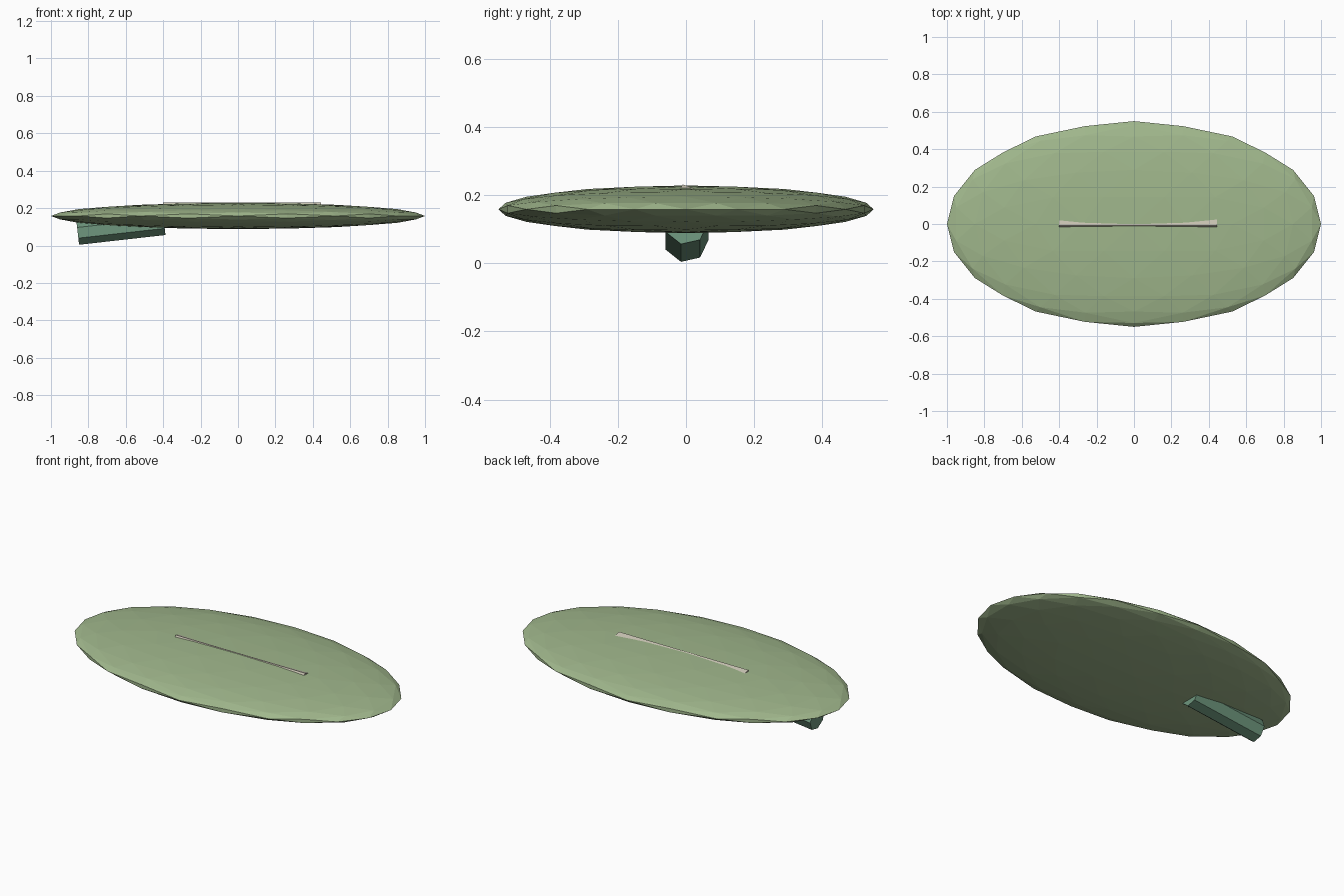
import bpy, bmesh, math
from mathutils import Vector, Matrix

if "Cube" in bpy.data.objects:
    bpy.data.objects.remove(bpy.data.objects["Cube"])


def material(name, rgb):
    m = bpy.data.materials.new(name)
    lin = [((c / 255 + 0.055) / 1.055) ** 2.4 for c in rgb]
    m.diffuse_color = (*lin, 1)
    m.use_nodes = True
    m.node_tree.nodes["Principled BSDF"].inputs["Base Color"].default_value = m.diffuse_color
    return m


def add_object(name, bm, mat):
    bmesh.ops.recalc_face_normals(bm, faces=bm.faces)
    mesh = bpy.data.meshes.new(name)
    bm.to_mesh(mesh)
    bm.free()
    mesh.materials.append(mat)
    obj = bpy.data.objects.new(name, mesh)
    bpy.context.collection.objects.link(obj)
    return obj


def prism(name, start, end, radius, sides, turn, mat):
    """Flat-sided rod from start to end (in the xz plane); turn is the
    angle of one corner, measured from +y towards +z."""
    bm = bmesh.new()
    start, end = Vector(start), Vector(end)
    axis = (end - start).normalized()
    side = Vector((0, 1, 0))
    up = axis.cross(side)
    rings = []
    for c in (start, end):
        ring = []
        for i in range(sides):
            a = turn + math.tau * i / sides
            ring.append(bm.verts.new(c + radius * (math.cos(a) * side + math.sin(a) * up)))
        rings.append(ring)
        bm.faces.new(ring)
    for i in range(sides):
        j = (i + 1) % sides
        bm.faces.new((rings[0][i], rings[0][j], rings[1][j], rings[1][i]))
    return add_object(name, bm, mat)


leaf_green = material("leaf green", (160, 183, 140))
stem_green = material("stem green", (110, 150, 125))
vein_cream = material("vein cream", (200, 195, 178))

# Leaf blade: icosahedron with edges on the axes, subdivided twice and flattened
bm = bmesh.new()
t = (1 + math.sqrt(5)) / 2
for a in (-1, 1):
    for b in (-t, t):
        for co in ((a, 0, b), (0, b, a), (b, a, 0)):
            bm.verts.new(co)
bmesh.ops.convex_hull(bm, input=bm.verts[:])
for _ in range(2):
    bmesh.ops.subdivide_edges(bm, edges=bm.edges[:], cuts=1, use_grid_fill=True)
    for v in bm.verts:
        v.co.normalize()
bmesh.ops.transform(bm, verts=bm.verts,
                    matrix=Matrix.Translation((0, 0, 0.158)) @ Matrix.Diagonal((1, 0.55, 0.07, 1)))
add_object("leaf_blade", bm, leaf_green)

# Centre vein: pentagonal rod mostly sunk into the blade
prism("centre_vein", (-0.40, 0, 0.202), (0.445, 0, 0.202), 0.03, 5, math.pi, vein_cream)

# Stem: seven-sided rod sloping up into the underside
prism("stem", (-0.857, 0, 0.068), (-0.395, 0, 0.120), 0.066, 7, 0, stem_green)
